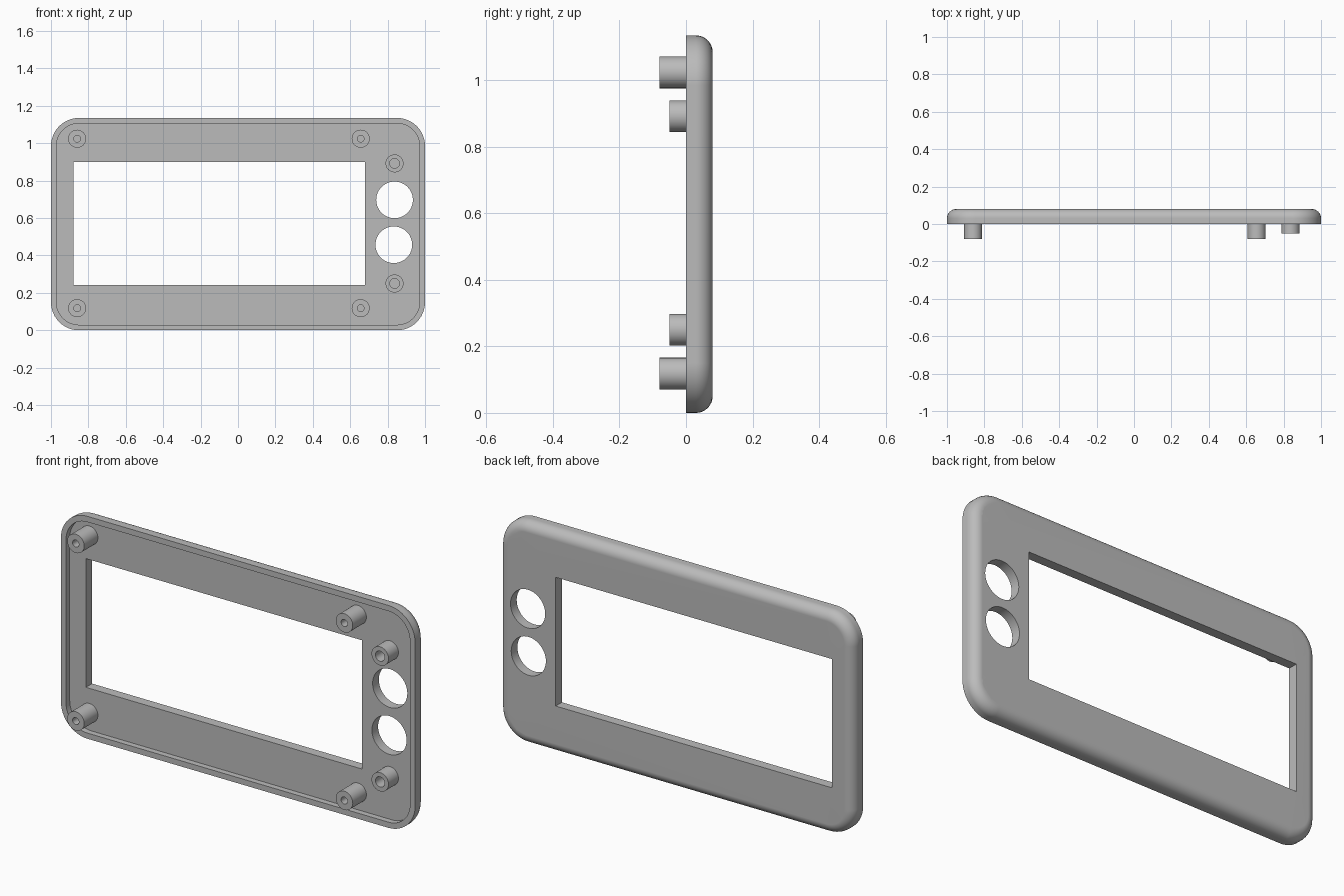
import bpy, bmesh
from math import sin, cos, pi, radians
from mathutils import Vector

if "Cube" in bpy.data.objects:
    bpy.data.objects.remove(bpy.data.objects["Cube"])

grey = bpy.data.materials.new("plain grey")
grey.use_nodes = True
grey.diffuse_color = (0.5, 0.5, 0.5, 1)
grey.node_tree.nodes["Principled BSDF"].inputs["Base Color"].default_value = (0.5, 0.5, 0.5, 1)

HEIGHT = 1.135
MID = HEIGHT / 2
THICK = 0.08      # plate from y = 0 to the back
FLOOR = 0.03      # depth of the front recess
FILLET = 0.05     # rounding of the back edge


def rounded_rect(inset, radius, steps=12):
    """Outline of the plate, moved inward by inset."""
    cx, cz = 1 - inset - radius, MID - inset - radius
    pts = []
    for corner, (sx, sz) in enumerate([(1, 1), (-1, 1), (-1, -1), (1, -1)]):
        for i in range(steps + 1):
            a = (corner + i / steps) * pi / 2
            pts.append((sx * cx + radius * cos(a), MID + sz * cz + radius * sin(a)))
    return pts


def circle(x, z, radius, sides=48):
    return [(x + radius * cos(2 * pi * i / sides), z + radius * sin(2 * pi * i / sides))
            for i in range(sides)]


def add_ring(bm, pts, y):
    return [bm.verts.new((x, y, z)) for x, z in pts]


def bridge(bm, a, b):
    for i in range(len(a)):
        j = (i + 1) % len(a)
        bm.faces.new((a[i], a[j], b[j], b[i]))


def ring_edges(bm, ring):
    return [bm.edges.get((ring[i - 1], ring[i])) for i in range(len(ring))]


def finish(bm, name):
    bmesh.ops.recalc_face_normals(bm, faces=bm.faces)
    mesh = bpy.data.meshes.new(name)
    bm.to_mesh(mesh)
    bm.free()
    mesh.materials.append(grey)
    mesh.shade_smooth()
    mesh.set_sharp_from_angle(angle=radians(35))
    obj = bpy.data.objects.new(name, mesh)
    bpy.context.collection.objects.link(obj)
    obj.modifiers.new("even shading", 'WEIGHTED_NORMAL').keep_sharp = True
    return obj


# Bezel plate: recess floor, rim, side wall, rounded back edge
bm = bmesh.new()
rings = [add_ring(bm, rounded_rect(0.029, 0.121), FLOOR),
         add_ring(bm, rounded_rect(0.029, 0.121), 0),
         add_ring(bm, rounded_rect(0, 0.15), 0)]
for i in range(9):
    a = i / 8 * pi / 2
    inset = FILLET * (1 - cos(a))
    rings.append(add_ring(bm, rounded_rect(inset, 0.15 - inset),
                          THICK - FILLET + FILLET * sin(a)))
for a, b in zip(rings, rings[1:]):
    bridge(bm, a, b)

# Screen window and two round openings through the plate
openings = [[(-0.88, 0.243), (0.68, 0.243), (0.68, 0.9), (-0.88, 0.9)],
            circle(0.837, 0.697, 0.098), circle(0.833, 0.457, 0.098)]
floor_edges, back_edges = ring_edges(bm, rings[0]), ring_edges(bm, rings[-1])
for pts in openings:
    front, back = add_ring(bm, pts, FLOOR), add_ring(bm, pts, THICK)
    bridge(bm, front, back)
    floor_edges += ring_edges(bm, front)
    back_edges += ring_edges(bm, back)
for edges, normal in ((floor_edges, (0, -1, 0)), (back_edges, (0, 1, 0))):
    bmesh.ops.triangle_fill(bm, edges=edges, use_beauty=True,
                            use_dissolve=False, normal=Vector(normal))
finish(bm, "bezel_plate")


# Hollow screw posts standing on the recess floor
def post(name, x, z, tip, bore):
    bm = bmesh.new()
    profile = [(0.048, FLOOR), (0.048, tip), (bore, tip), (bore, FLOOR)]
    loops = [add_ring(bm, circle(x, z, r, 32), y) for r, y in profile]
    for a, b in zip(loops, loops[1:]):
        bridge(bm, a, b)
    bm.faces.new(loops[-1])
    finish(bm, name)


for level, side in (("lower", -1), ("upper", 1)):
    for end, x in (("right", -0.86), ("left", 0.656)):
        post(f"{level}_{end}_long_post", x, 0.571 + side * 0.453, -0.08, 0.018)
    post(f"{level}_short_post", 0.837, 0.571 + side * 0.321, -0.05, 0.026)
